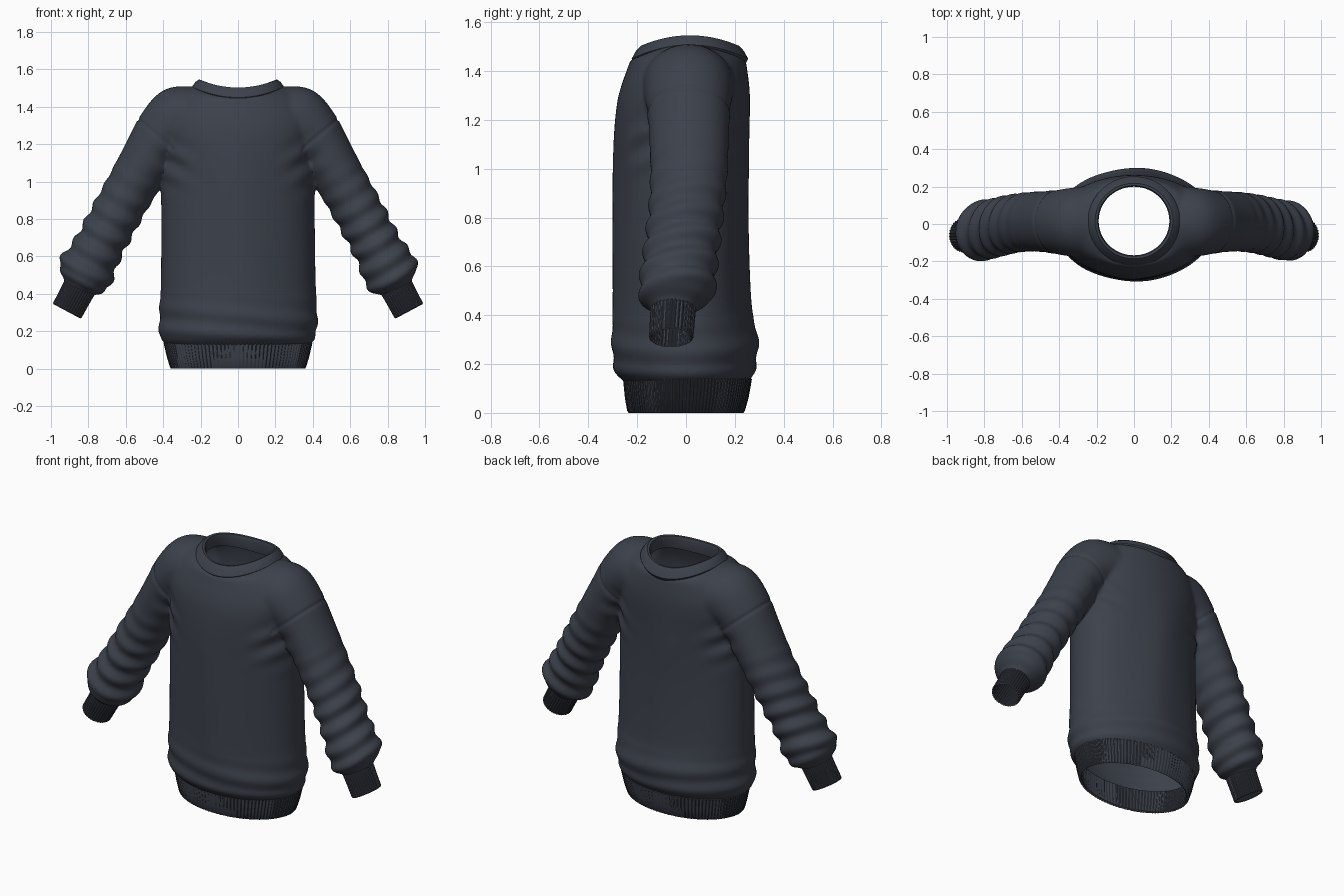
import bpy, bmesh
from math import sin, cos, pi, radians, exp
from mathutils import Vector

cube = bpy.data.objects.get("Cube")
if cube:
    bpy.data.objects.remove(cube, do_unlink=True)

knit = bpy.data.materials.new("dark_slate_knit")
knit.use_nodes = True
COLOUR = (0.045, 0.053, 0.070, 1)
knit.diffuse_color = COLOUR
knit.node_tree.nodes["Principled BSDF"].inputs["Base Color"].default_value = COLOUR


def resample(rows, steps=6):
    """Smooth spline through rows of numbers."""
    out = []
    for i in range(len(rows) - 1):
        a, b = rows[max(i - 1, 0)], rows[i]
        c, d = rows[i + 1], rows[min(i + 2, len(rows) - 1)]
        for k in range(steps):
            t = k / steps
            out.append([q + t / 2 * (r - p + t * (2 * p - 5 * q + 4 * r - s + t * (3 * (q - r) + s - p)))
                        for p, q, r, s in zip(a, b, c, d)])
    return out + [list(rows[-1])]


def loft(bm, rings, tube=False):
    """Skin rings of points; a tube joins last ring to first, else ends are capped."""
    loops = [[bm.verts.new(p) for p in ring] for ring in rings]
    n = len(loops[0])
    pairs = list(zip(loops, loops[1:])) + ([(loops[-1], loops[0])] if tube else [])
    for a, b in pairs:
        for i in range(n):
            j = (i + 1) % n
            bm.faces.new((a[i], a[j], b[j], b[i]))
    if not tube:
        bm.faces.new(loops[0][::-1])
        bm.faces.new(loops[-1])
    bmesh.ops.recalc_face_normals(bm, faces=bm.faces)


def finish(bm, name, angle=40):
    mesh = bpy.data.meshes.new(name)
    bm.to_mesh(mesh)
    bm.free()
    mesh.materials.clear()
    mesh.materials.append(knit)
    obj = bpy.data.objects.new(name, mesh)
    bpy.context.collection.objects.link(obj)
    bpy.ops.object.select_all(action='DESELECT')
    obj.select_set(True)
    bpy.context.view_layer.objects.active = obj
    bpy.ops.object.shade_smooth_by_angle(angle=radians(angle))
    return obj


def angles(n):
    return [2 * pi * i / n for i in range(n)]


# Torso volume: height, half width, front y, back y, dip at front and back
TORSO = [(.09, .355, -.235, .235, 0), (.125, .38, -.25, .255, 0), (.155, .41, -.283, .275, 0),
         (.2, .42, -.3, .29, 0), (.3, .422, -.302, .294, 0), (.45, .412, -.297, .265, 0),
         (.8, .407, -.297, .252, 0), (1.1, .41, -.295, .257, 0), (1.25, .42, -.285, .262, 0),
         (1.33, .42, -.268, .26, 0), (1.41, .38, -.24, .25, 0), (1.47, .32, -.224, .243, .02),
         (1.505, .25, -.207, .228, .055), (1.51, .17, -.15, .17, .05)]


def torso_ring(row):
    z, hx, front, back, dip = row
    pts = []
    for a in angles(64):
        y = sin(a) * (back if sin(a) > 0 else -front)
        pts.append((hx * cos(a), y, z - dip * sin(a) ** 2))
    return pts


# Sleeve volume: x, z, y, tilt, in-plane radius, depth radius
SLEEVE = [(0, 1.31, .01, 0, .19, .19), (.2, 1.325, .01, 8, .187, .195), (.32, 1.325, .01, 25, .182, .185),
          (.405, 1.25, .01, 48, .157, .172), (.46, 1.17, .012, 60, .141, .165),
          (.56, .99, .012, 62, .135, .158), (.655, .82, 0, 62, .133, .153),
          (.74, .66, -.02, 62, .132, .152), (.785, .575, -.03, 62, .142, .154),
          (.815, .52, -.035, 62, .153, .155), (.838, .465, -.045, 62, .132, .145),
          (.85, .435, -.05, 62, .09, .1), (.868, .4, -.052, 62, .073, .076)]


def tilted_ring(row, side, n, rib=0):
    x, z, y, tilt, ra, ry = row
    t = radians(tilt)
    pts = []
    for i, a in enumerate(angles(n)):
        k = 1 - (rib if i % 4 < 2 else 0)
        u, v = ra * k * cos(a), ry * k * sin(a)
        pts.append((side * (x + u * sin(t)), y + v, z + u * cos(t)))
    return pts


# Fuse torso and sleeves into one soft garment
bm = bmesh.new()
loft(bm, [torso_ring(r) for r in resample(TORSO)])
for side in (1, -1):
    loft(bm, [tilted_ring(r, side, 40) for r in resample(SLEEVE)])
volume = finish(bm, "garment_volume")
remesh = volume.modifiers.new("fuse", 'REMESH')
remesh.mode = 'VOXEL'
remesh.voxel_size = 0.011
soft = volume.modifiers.new("soften", 'SMOOTH')
soft.factor = 0.5
soft.iterations = 8
fused = volume.evaluated_get(bpy.context.evaluated_depsgraph_get())
bm = bmesh.new()
bm.from_mesh(fused.to_mesh())
fused.to_mesh_clear()
bpy.data.objects.remove(volume, do_unlink=True)

ARM = Vector((.475, 0, -.88)).normalized()
SHOULDER = Vector((.415, 0, 1.258))


def along(p):
    return (Vector((abs(p.x), 0, p.z)) - SHOULDER).dot(ARM)


def ramp(v, lo, hi):
    return min(1, max(0, (v - lo) / (hi - lo)))


def fold(p):
    """Cloth folds and the sleeve seam, as an offset along the normal."""
    ax, t = abs(p.x), along(p)
    sleeve = ramp(ax, .42, .47)
    body = 1 - sleeve
    d = sleeve * ramp(t, .2, .6) * (1 - ramp(t, .86, .92)) * .009 * sin(58 * t + 9 * p.y + 2 * p.x)
    d += body * .004 * sin(17 * p.x + 2 * p.z) * ramp(p.z, .2, .4) * (1 - ramp(p.z, 1, 1.25))
    d += body * .006 * sin(48 * p.z + 5 * p.x) * ramp(p.z, .15, .2) * (1 - ramp(p.z, .26, .4))
    d += .008 * sin(46 * (p.z - .5 * ax)) * exp(-((ax - .35) / .09) ** 2 - ((p.z - 1.1) / .12) ** 2)
    if ax > .34 and p.z > .9:
        d -= .006 * exp(-((p.z - 1.33 + .85 * (.53 - ax)) / .011) ** 2)
    return d


bm.normal_update()
moves = [(v, v.normal * fold(v.co)) for v in bm.verts]
for v, m in moves:
    v.co += m


# Open the neck, hem and wrists
def is_opening(c):
    neck = c.z > 1.25 and c.x ** 2 + (c.y - .015) ** 2 < .212 ** 2
    wrist = abs(c.x) > .7 and along(c) > .945 and (
        Vector((abs(c.x), c.y + .05, c.z)) - Vector((.86, 0, .41))).length < .1
    return neck or wrist or c.z < .118


bmesh.ops.delete(bm, geom=[f for f in bm.faces if is_opening(f.calc_center_median())], context='FACES')
finish(bm, "sweater_body", 60)

# Ribbed hem: height, half width, half depth, centre y
bm = bmesh.new()
rings = []
for z, hx, hy, cy in [(.15, .385, .25, .006), (.138, .398, .264, .006), (.06, .38, .253, .003),
                      (.008, .364, .241, 0), (0, .358, .235, 0), (.008, .351, .228, 0),
                      (.07, .365, .238, .002), (.15, .372, .24, .004)]:
    ring = []
    for i, a in enumerate(angles(440)):
        k = 1 - (.012 if i % 4 < 2 else 0)
        ring.append((hx * k * cos(a), cy + hy * k * sin(a), z))
    rings.append(ring)
loft(bm, rings, tube=True)
finish(bm, "ribbed_hem", 30)

# Ribbed cuffs: distance from the wrist seam, radius
for side, label in ((1, "left"), (-1, "right")):
    bm = bmesh.new()
    rings = []
    for d, r in [(-.02, .083), (0, .089), (.07, .087), (.143, .086), (.148, .081),
                 (.143, .077), (.06, .076), (-.01, .074)]:
        row = (.845 + .475 * d, .437 - .88 * d, -.052 - .06 * d, 62, r, r * 1.06)
        rings.append(tilted_ring(row, side, 144, .035))
    loft(bm, rings, tube=True)
    finish(bm, label + "_ribbed_cuff", 30)

# Collar band: radius, height at the sides, height at front and back
bm = bmesh.new()
rings = []
for r, zs, zf in [(.235, 1.485, 1.43), (.246, 1.507, 1.45), (.228, 1.533, 1.482), (.208, 1.546, 1.503),
                  (.195, 1.542, 1.502), (.189, 1.525, 1.485), (.197, 1.47, 1.42)]:
    rings.append([(r * cos(a), .016 + .97 * r * sin(a), zf + (zs - zf) * cos(a) ** 2) for a in angles(72)])
loft(bm, rings, tube=True)
finish(bm, "collar_band", 50)
